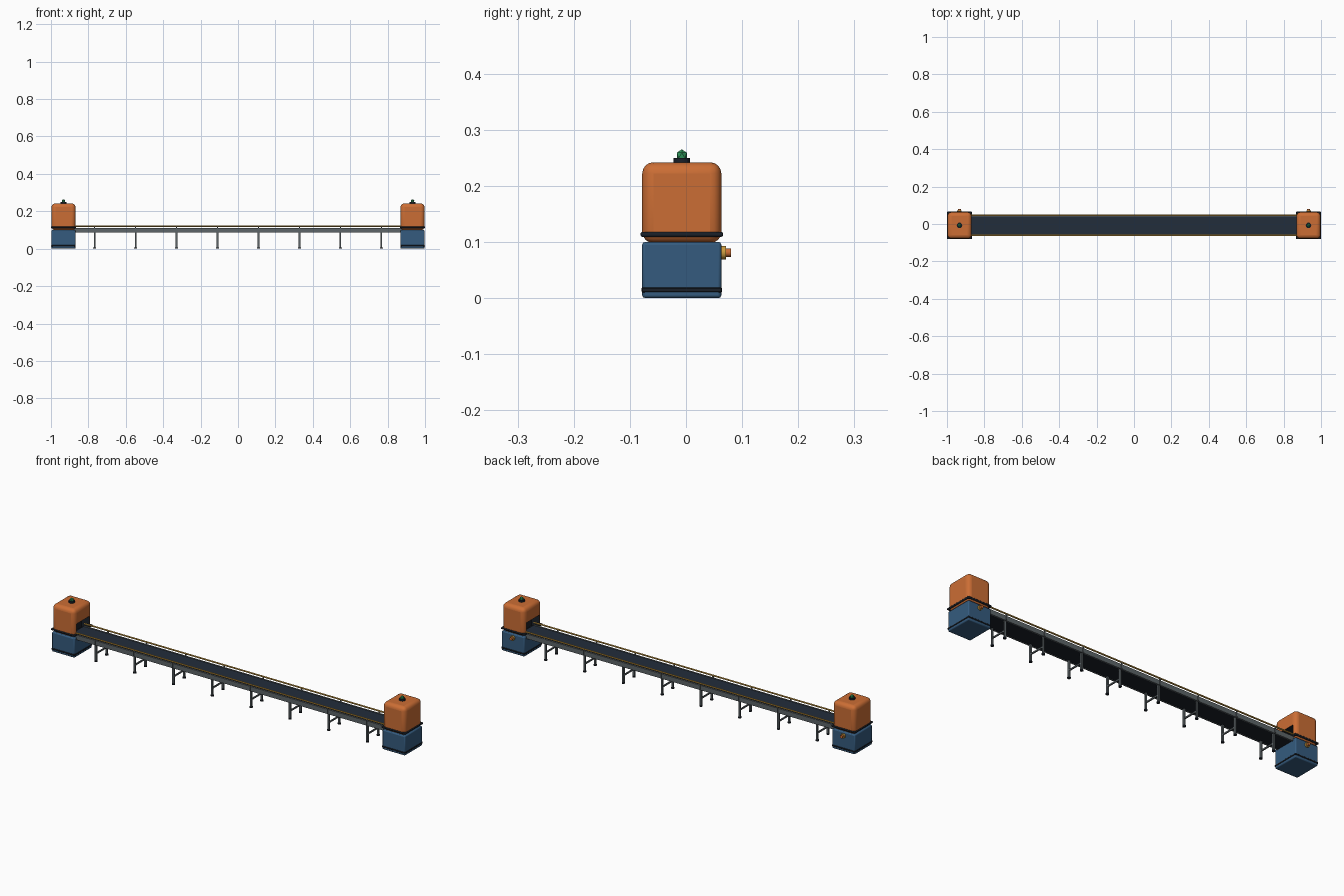
import bpy
import math
from mathutils import Vector

if "Cube" in bpy.data.objects:
    bpy.data.objects.remove(bpy.data.objects["Cube"], do_unlink=True)


def material(name, rgb):
    m = bpy.data.materials.new(name)
    m.use_nodes = True
    m.diffuse_color = (*rgb, 1)
    m.node_tree.nodes["Principled BSDF"].inputs["Base Color"].default_value = (*rgb, 1)
    return m


ORANGE = material("orange paint", (0.60, 0.155, 0.035))
BLUE = material("blue paint", (0.035, 0.105, 0.21))
YELLOW = material("safety yellow", (0.60, 0.33, 0.05))
GRAY = material("frame gray", (0.11, 0.13, 0.14))
BELT = material("belt rubber", (0.016, 0.026, 0.044))
BLACK = material("dark trim", (0.010, 0.014, 0.021))
GREEN = material("lamp green", (0.03, 0.32, 0.11))

MID = -0.0075    # centre line of the conveyor in y
HALF = 0.05      # half width of the bed
CABIN_X = 0.933


def finish(ob, name, mat):
    ob.name = name
    ob.data.materials.clear()
    ob.data.materials.append(mat)
    return ob


def box(name, mat, x, y, z, bevel=0.0, segments=1):
    """Box from (low, high) ranges, with an optional rounded edge."""
    lo, hi = Vector((x[0], y[0], z[0])), Vector((x[1], y[1], z[1]))
    bpy.ops.mesh.primitive_cube_add(size=1, location=(lo + hi) / 2)
    ob = bpy.context.object
    ob.scale = hi - lo
    bpy.ops.object.transform_apply(location=False, rotation=False, scale=True)
    finish(ob, name, mat)
    if bevel:
        mod = ob.modifiers.new("rounded edges", "BEVEL")
        mod.width, mod.segments = bevel, segments
        if segments > 1:
            bpy.ops.object.shade_smooth_by_angle(angle=math.radians(40))
    return ob


def rod(name, mat, start, end, radius, sides=8):
    """Cylinder between two points."""
    a, b = Vector(start), Vector(end)
    bpy.ops.mesh.primitive_cylinder_add(
        vertices=sides, radius=radius, depth=(b - a).length, location=(a + b) / 2,
        rotation=(b - a).to_track_quat("Z", "Y").to_euler())
    ob = finish(bpy.context.object, name, mat)
    bpy.ops.object.shade_smooth_by_angle(angle=math.radians(40))
    return ob


def span(centre, half):
    return centre - half, centre + half


def cabin(side, label):
    cx = side * CABIN_X
    x, y = span(cx, 0.064), span(MID, 0.0705)
    xt, yt = span(cx, 0.067), span(MID, 0.0735)

    # Blue base with its skirting band
    box(label + "_base", BLUE, x, y, (0, 0.1), 0.005, 2)
    box(label + "_skirting", BLACK, span(cx, 0.0655), span(MID, 0.072), (0.010, 0.019), 0.002)

    # Rounded cover and collar, both opened toward the belt
    cover = box(label + "_cover", ORANGE, x, y, (0.098, 0.242), 0.02, 4)
    collar = box(label + "_collar", BLACK, xt, yt, (0.109, 0.118), 0.003, 2)
    inner = cx - side * 0.064
    cutter = box(label + "_opening_cutter", BLACK, span(inner, 0.045),
                 span(MID, 0.052), (0.101, 0.168))
    cutter.hide_render = True
    cutter.hide_set(True)
    for ob in (cover, collar):
        mod = ob.modifiers.new("opening", "BOOLEAN")
        mod.operation, mod.solver, mod.object = "DIFFERENCE", "EXACT", cutter
        mod.material_mode = "TRANSFER"

    # Signal lamp
    rod(label + "_lamp_base", BLACK, (cx, MID, 0.24), (cx, MID, 0.250), 0.015, 16)
    bpy.ops.mesh.primitive_ico_sphere_add(subdivisions=1, radius=0.0105,
                                          location=(cx, MID, 0.2545))
    finish(bpy.context.object, label + "_lamp", GREEN)

    # Push button on the back
    rod(label + "_button_ring", YELLOW, (cx, 0.06, 0.081), (cx, 0.071, 0.081), 0.012, 12)
    rod(label + "_button", ORANGE, (cx, 0.07, 0.081), (cx, 0.08, 0.081), 0.0075, 12)


cabin(-1, "right_cabin")
cabin(1, "left_cabin")

# Belt and its bed
length = (-0.9, 0.9)
box("belt", BELT, length, span(MID, HALF - 0.002), (0.098, 0.109))
box("bed_underside", BLACK, length, span(MID, HALF - 0.002), (0.089, 0.098))

# Side frames with guard rails
for s, label in ((-1, "front"), (1, "back")):
    edge = MID + s * HALF
    box(label + "_side_frame", GRAY, length, span(edge, 0.003), (0.087, 0.111))
    rod(label + "_guard_rail", YELLOW, (length[0], edge + s * 0.003, 0.121),
        (length[1], edge + s * 0.003, 0.121), 0.004)

# Support stands, evenly spaced
for i in range(8):
    x = (i - 3.5) * 0.219
    for s, label in ((-1, "front"), (1, "back")):
        y = MID + s * 0.043
        box(label + "_leg", GRAY, span(x, 0.0045), span(y, 0.0045), (0.004, 0.09))
        rod(label + "_foot", BLACK, (x, y, 0), (x, y, 0.006), 0.008, 10)
        box(label + "_rail_post", GRAY, span(x, 0.003),
            span(MID + s * (HALF + 0.004), 0.002), (0.09, 0.121))
    box("stand_crossbar", GRAY, span(x, 0.003), span(MID, 0.043), (0.037, 0.044))
